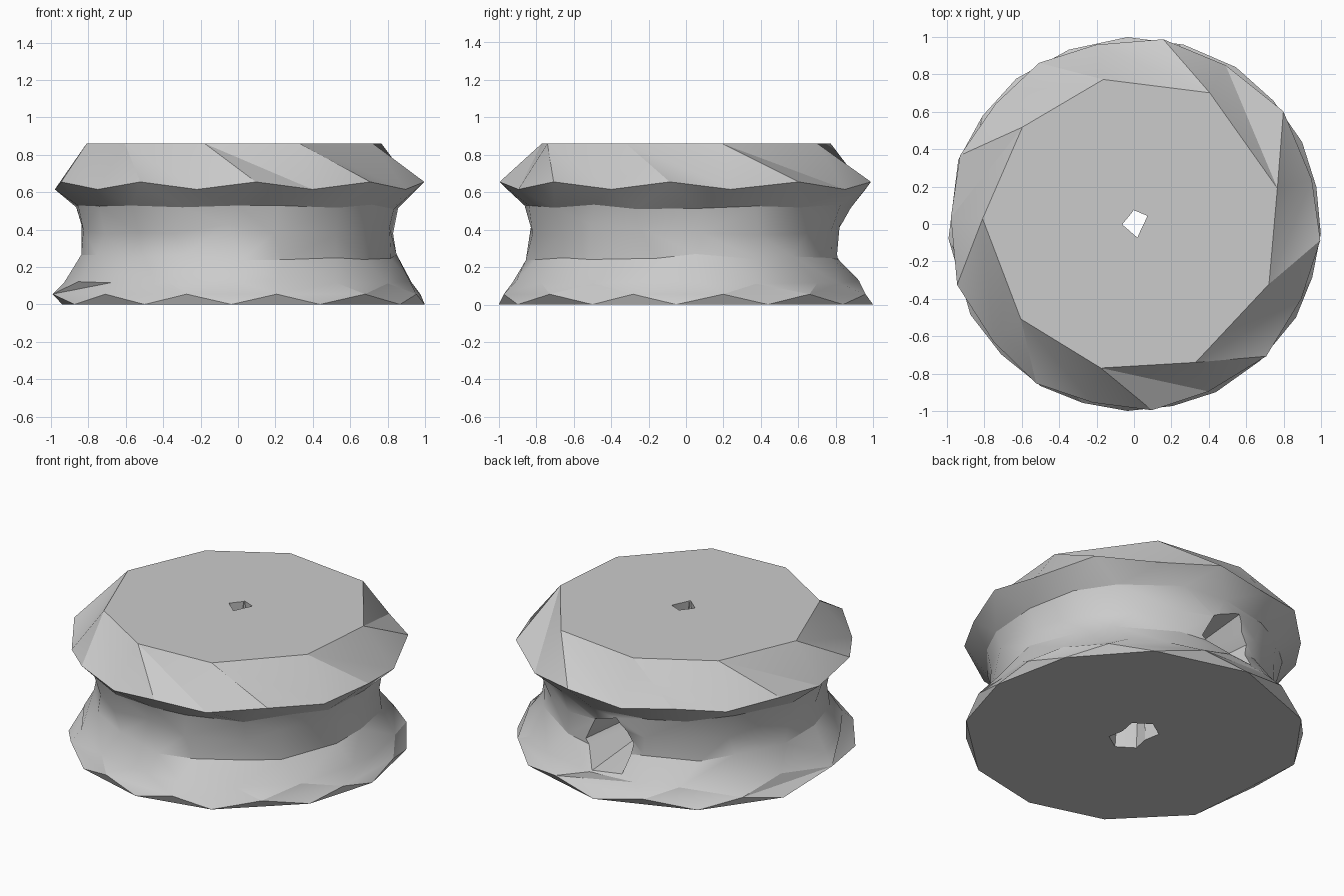
import bpy, bmesh, math, random

cube = bpy.data.objects.get("Cube")
if cube:
    bpy.data.objects.remove(cube, do_unlink=True)
random.seed(7)

grey = bpy.data.materials.new("stone_grey")
grey.use_nodes = True
grey.diffuse_color = (0.6, 0.6, 0.6, 1)
grey.node_tree.nodes["Principled BSDF"].inputs["Base Color"].default_value = (0.6, 0.6, 0.6, 1)


def ring(angles, radii, heights):
    """Ring of (angle, radius, height) points; radii and heights repeat in turn."""
    return [(math.radians(a), radii[i % len(radii)], heights[i % len(heights)])
            for i, a in enumerate(sorted(a % 360 for a in angles))]


def rough_ring(count, radius, height, wobble):
    step = 360 / count
    angles = [i * step + random.uniform(0.1, 0.6) * step for i in range(count)]
    points = ring(angles, [radius], [height])
    return [(a, r + random.uniform(-0.012, 0.012), z + random.uniform(-wobble, wobble))
            for a, r, z in points]


def with_middles(angles):
    """Insert the halfway angle after every angle of a closed ring."""
    out = []
    for a, b in zip(angles, angles[1:] + [angles[0] + 360]):
        out += [a, (a + b) / 2]
    return out


def zip_rings(bm, low, high, low_ring, high_ring):
    """Join two rings of different counts with triangles, stepping by angle."""
    n, m = len(low), len(high)
    i = j = 0

    def angle(points, k):
        return points[k % len(points)][0] + math.tau * (k // len(points))

    while i < n or j < m:
        if j == m or (i < n and angle(low_ring, i + 1) <= angle(high_ring, j + 1)):
            bm.faces.new((low[i % n], low[(i + 1) % n], high[j % m]))
            i += 1
        else:
            bm.faces.new((low[i % n], high[(j + 1) % m], high[j % m]))
            j += 1


def loft(name, rings):
    bm = bmesh.new()
    verts = [[bm.verts.new((r * math.cos(a), r * math.sin(a), z)) for a, r, z in pts]
             for pts in rings]
    for k in range(len(rings) - 1):
        zip_rings(bm, verts[k], verts[k + 1], rings[k], rings[k + 1])
    bm.faces.new(verts[0][::-1])
    bm.faces.new(verts[-1])
    bmesh.ops.recalc_face_normals(bm, faces=bm.faces)
    mesh = bpy.data.meshes.new(name)
    bm.to_mesh(mesh)
    bm.free()
    mesh.materials.append(grey)
    obj = bpy.data.objects.new(name, mesh)
    bpy.context.collection.objects.link(obj)
    return obj


def cut(target, cutter):
    mod = target.modifiers.new(cutter.name, 'BOOLEAN')
    mod.operation = 'DIFFERENCE'
    mod.solver = 'EXACT'
    mod.object = cutter
    bpy.context.view_layer.objects.active = target
    bpy.ops.object.modifier_apply(modifier=mod.name)
    bpy.data.objects.remove(cutter, do_unlink=True)


# Grooved wheel: chipped foot, rough waist, bevelled upper flange
foot = [26, 57, 92, 129, 160, 209, 240, 268, 296, 330, 357]
crown = [14, 60, 102, 139, 178, 220, 257, 294, 336]
foot_middles = with_middles(foot)[1::2]
wheel = loft("grooved_wheel", [
    ring(foot, [1.0], [0]),
    ring(foot_middles, [0.995], [0.055]),
    rough_ring(18, 0.93, 0.12, 0.01),
    rough_ring(18, 0.845, 0.25, 0.02),
    rough_ring(18, 0.84, 0.40, 0.03),
    rough_ring(18, 0.87, 0.52, 0.015),
    ring(with_middles(crown), [0.98, 1.0], [0.615, 0.655]),
    ring(crown, [0.79, 0.81, 0.79], [0.86]),
])

# Axle hole: small four-sided mouth on top, long opening underneath
hole = loft("axle_hole_cutter", [
    [(a, 0.085 + 0.09 * abs(math.sin(a)), -0.02) for a in
     (k * math.tau / 8 for k in range(8))],
    ring([30, 92, 180, 285], [0.08, 0.07, 0.06, 0.07], [0.9]),
])
cut(wheel, hole)

# Tapered side pocket at the back
pocket = loft("side_pocket_cutter", [
    ring(range(10, 360, 60), [0.05], [0]),
    ring(range(10, 360, 60), [0.21, 0.18], [0.95]),
])
pocket.rotation_euler.x = -math.pi / 2
pocket.location = (-0.03, 0, 0.3)
bpy.context.view_layer.update()
cut(wheel, pocket)

bpy.ops.object.select_all(action='DESELECT')
wheel.select_set(True)
bpy.context.view_layer.objects.active = wheel
bpy.ops.object.shade_smooth_by_angle(angle=math.radians(28))
